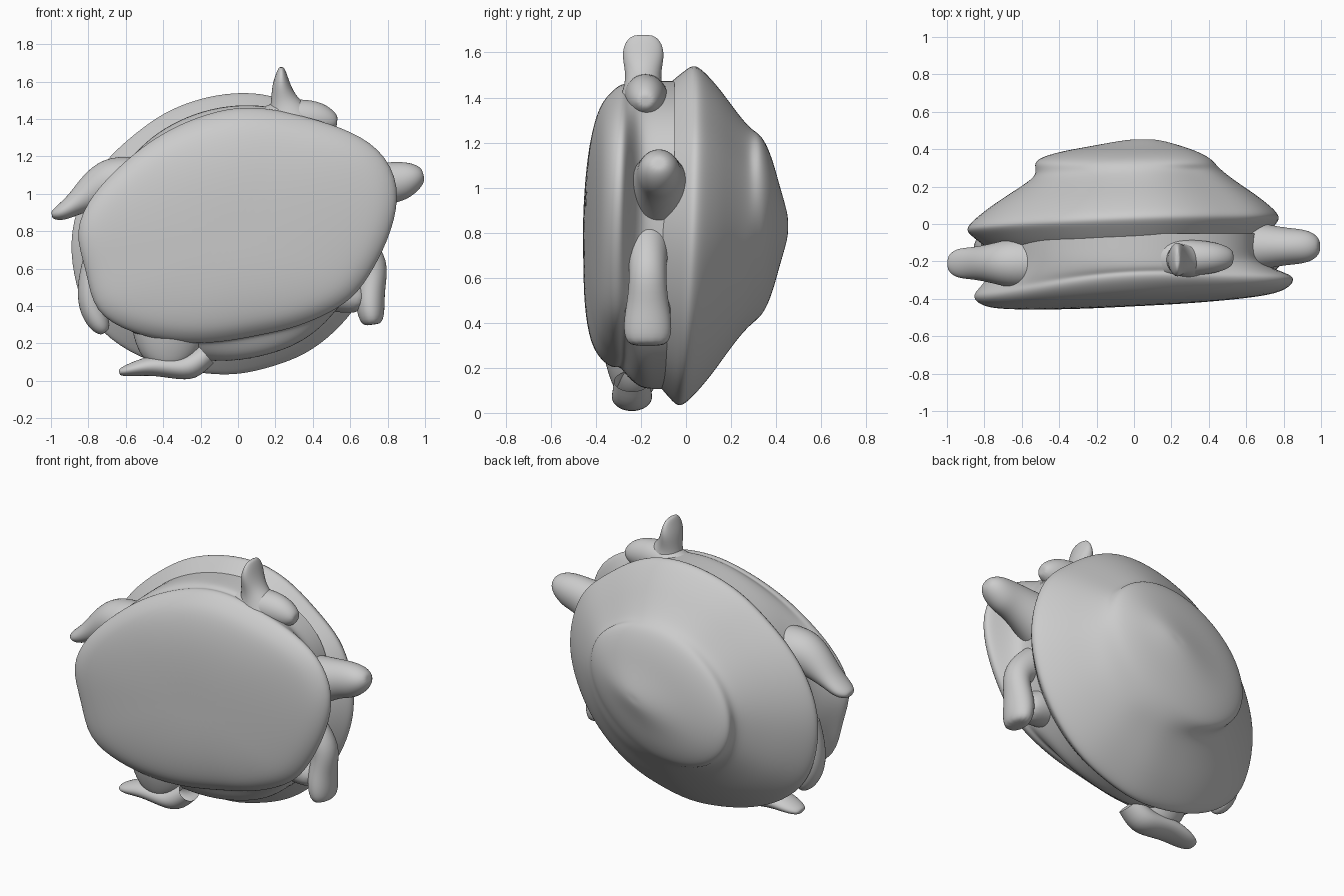
import bpy, bmesh, math
from mathutils import Vector

CX, CZ = -0.02, 0.80          # shell centre
N = 24                        # outline divisions (every 15 degrees)

# Outline radii, counter-clockwise from +x
BELLY = [.84, .92, .90, .79, .71, .68, .66, .64, .64, .66, .70, .78,
         .86, .81, .87, .77, .68, .62, .58, .57, .60, .65, .73, .77]
RIM = [.80, .80, .80, .75, .75, .755, .74, .73, .735, .74, .78, .83,
       .875, .89, .91, .87, .82, .78, .77, .75, .76, .76, .77, .78]
WAIST = [.68, .71, .76, .75, .71, .69, .67, .66, .66, .67, .68, .70,
         .71, .74, .77, .77, .74, .71, .69, .68, .69, .69, .69, .68]

grey = bpy.data.materials.new("grey")
grey.diffuse_color = (0.6, 0.6, 0.6, 1)


def loft(name, rings, levels=2):
    """Skin closed rings of points, cap the visible end and smooth."""
    bm = bmesh.new()
    loops = [[bm.verts.new(p) for p in r] for r in rings]
    n = len(loops[0])
    for a, b in zip(loops, loops[1:]):
        for i in range(n):
            j = (i + 1) % n
            bm.faces.new((a[i], a[j], b[j], b[i]))
    end = loops[-1]
    centre = bm.verts.new(sum((v.co for v in end), Vector()) / n)
    cap = [bm.faces.new((end[i], end[(i + 1) % n], centre)) for i in range(n)]
    bmesh.ops.recalc_face_normals(bm, faces=bm.faces)
    # The cap must face away from the first ring
    inner = sum((v.co for v in loops[0]), Vector()) / n
    if sum((f.normal for f in cap), Vector()).dot(centre.co - inner) < 0:
        bmesh.ops.reverse_faces(bm, faces=bm.faces)
    for f in bm.faces:
        f.smooth = True
    me = bpy.data.meshes.new(name)
    bm.to_mesh(me)
    bm.free()
    me.materials.append(grey)
    ob = bpy.data.objects.new(name, me)
    bpy.context.collection.objects.link(ob)
    mod = ob.modifiers.new("smooth", "SUBSURF")
    mod.levels = mod.render_levels = levels
    return ob


def ring(radii, scale, y, tilt_x=0.0, tilt_z=0.0, shift=(0, 0), bow=0.0):
    """Outline ring at depth y, tilted along x and z, bowed back at top and bottom."""
    pts = []
    for i, r in enumerate(radii):
        a = 2 * math.pi * i / N
        dx, dz = 1.01 * r * scale * math.cos(a), 1.01 * r * scale * math.sin(a)
        bend = bow * math.sin(a) ** 2 * (1 if dz > 0 else 0.65)
        pts.append((CX + dx + shift[0], y + tilt_x * dx + tilt_z * dz + bend,
                    CZ + dz + shift[1]))
    return pts


def oval(a, b, lean):
    """Radii of an ellipse leaning by an angle in degrees."""
    angs = [2 * math.pi * i / N - math.radians(lean) for i in range(N)]
    return [a * b / math.hypot(b * math.cos(t), a * math.sin(t)) for t in angs]


def limb(name, path, y, sides=12):
    """Sweep ellipses along (x, z, half width, half depth) stations."""
    rings = []
    for k, (x, z, w, d) in enumerate(path):
        p, q = path[max(k - 1, 0)], path[min(k + 1, len(path) - 1)]
        t = Vector((q[0] - p[0], q[1] - p[1])).normalized()
        side = Vector((-t.y, t.x))
        r = []
        for i in range(sides):
            a = 2 * math.pi * i / sides
            c = 1.04 * w * math.cos(a)
            r.append((x + side.x * c, y + 1.04 * d * math.sin(a), z + side.y * c))
        rings.append(r)
    return loft(name, rings)


# Domed upper shell with a raised leaning hump
dome = [(0.78, -0.17), (0.885, -0.10), (0.955, -0.045), (0.995, -0.012), (1.0, 0.012),
        (0.965, 0.05), (0.86, 0.12), (0.77, 0.17), (0.67, 0.225), (0.59, 0.275)]
rings = [ring(RIM, s, y, 0.035 * s, 0.04 * s, (0.05 * (1 - s), 0.06 * (1 - s)))
         for s, y in dome]
hump = [(.51, .39, .32, -.03), (.485, .345, .352, -.03), (.40, .26, .386, -.01),
        (.28, .16, .413, .03), (.14, .07, .443, .06), (.06, .03, .453, .07)]
rings += [ring(oval(a, b, 25), 1, y, shift=(sx, 0.03)) for a, b, y, sx in hump]
loft("carapace", rings)

# Body between the shells, with a flat belly plate overhanging at the sides
half = [0.5 * (w + b) for w, b in zip(WAIST, BELLY)]
body = [ring(WAIST, 1.0, -0.05), ring(WAIST, 1.0, -0.13), ring(WAIST, 1.0, -0.20),
        ring(half, 1.0, -0.28, 0.04, bow=0.045)]
body += [ring(BELLY, s, y, 0.05, 0.0, bow=b) for s, y, b in
         [(0.985, -0.32, 0.065), (1.0, -0.345, 0.075), (0.985, -0.375, 0.075),
          (0.93, -0.402, 0.06), (0.84, -0.42, 0.03), (0.6, -0.434, 0.005), (0.3, -0.441, 0)]]
loft("belly_body", body)

# Head on the right, flippers and feet around the edge
limb("head", [(.56, .98, .17, .16), (.70, 1.03, .13, .12), (.81, 1.06, .11, .10),
              (.88, 1.07, .105, .095), (.95, 1.095, .075, .08), (.99, 1.107, .035, .04)], -0.12)
limb("left_flipper", [(-.45, .98, .20, .15), (-.60, 1.06, .155, .14), (-.69, 1.07, .13, .125),
                      (-.78, 1.01, .10, .10), (-.87, .945, .06, .085),
                      (-.95, .895, .045, .08), (-.995, .885, .022, .04)], -0.21)
limb("top_leg", [(.12, 1.36, .09, .12), (.25, 1.41, .10, .10), (.40, 1.405, .10, .09),
                 (.48, 1.39, .075, .07), (.53, 1.385, .035, .04)], -0.18)
limb("top_foot", [(.29, 1.32, .17, .13), (.27, 1.43, .115, .09), (.245, 1.50, .07, .075),
                  (.23, 1.58, .05, .095), (.232, 1.64, .03, .085), (.232, 1.677, .014, .05)], -0.19)
limb("right_leg", [(.52, .78, .12, .11), (.64, .71, .105, .09), (.735, .62, .08, .08),
                   (.71, .50, .075, .09), (.705, .40, .08, .11), (.718, .30, .06, .10)], -0.17)
limb("right_thigh", [(.42, .52, .14, .12), (.56, .47, .11, .11), (.67, .42, .07, .09)], -0.17)
limb("bottom_leg", [(-.36, .34, .22, .15), (-.37, .22, .19, .13),
                    (-.37, .13, .15, .10), (-.37, .07, .08, .07)], -0.23)
limb("bottom_foot", [(-.17, .14, .06, .08), (-.25, .07, .075, .09), (-.34, .07, .06, .09),
                     (-.46, .085, .055, .09), (-.57, .06, .037, .08), (-.635, .045, .02, .045)], -0.24)
limb("tail_flap", [(-.76, .68, .06, .07), (-.80, .53, .06, .08), (-.79, .40, .07, .08),
                   (-.74, .30, .06, .07), (-.71, .26, .03, .04)], -0.13)
